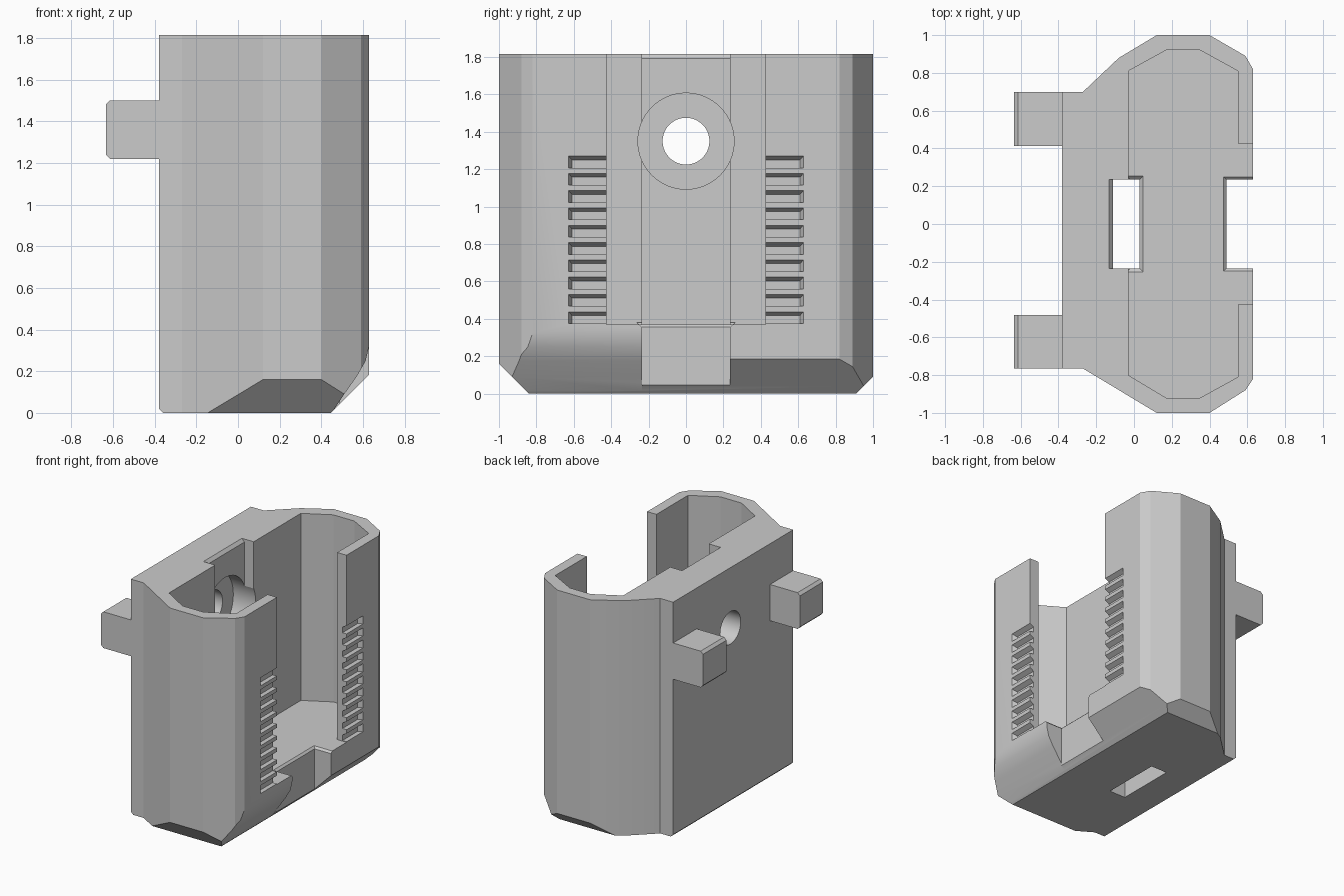
import bpy, bmesh, math
from mathutils import Vector

if "Cube" in bpy.data.objects:
    bpy.data.objects.remove(bpy.data.objects["Cube"], do_unlink=True)

grey = bpy.data.materials.new("plain grey")
grey.use_nodes = True
colour = (0.6, 0.6, 0.6, 1)
grey.diffuse_color = colour
grey.node_tree.nodes["Principled BSDF"].inputs["Base Color"].default_value = colour

HEIGHT = 1.815
FLOOR = 0.37
SLOT = 0.235      # half width of the middle slot


def to_object(bm, name):
    bmesh.ops.recalc_face_normals(bm, faces=bm.faces)
    mesh = bpy.data.meshes.new(name)
    bm.to_mesh(mesh)
    bm.free()
    mesh.materials.append(grey)
    obj = bpy.data.objects.new(name, mesh)
    bpy.context.collection.objects.link(obj)
    return obj


def loft_bm(loop_a, loop_b):
    """Closed solid between two loops of 3D points."""
    bm = bmesh.new()
    a = [bm.verts.new(p) for p in loop_a]
    b = [bm.verts.new(p) for p in loop_b]
    bm.faces.new(a)
    bm.faces.new(b)
    n = len(a)
    for i in range(n):
        j = (i + 1) % n
        bm.faces.new((a[i], a[j], b[j], b[i]))
    return bm


def prism_bm(points, lo, hi, axis="z"):
    place = {"z": lambda p, t: (p[0], p[1], t),
             "y": lambda p, t: (p[0], t, p[1])}[axis]
    return loft_bm([place(p, lo) for p in points], [place(p, hi) for p in points])


def rect(x0, x1, y0, y1):
    return [(x0, y0), (x1, y0), (x1, y1), (x0, y1)]


def box(name, x0, x1, y0, y1, z0, z1):
    return to_object(prism_bm(rect(x0, x1, y0, y1), z0, z1), name)


def flare(name, x0, x1, y, z, size):
    """Cutter that widens upward, bevelling the rim of a rectangular hole."""
    def ring(grow, h):
        return [(px, py, h) for px, py in rect(x0 - grow, x1 + grow, -y - grow, y + grow)]
    return to_object(loft_bm(ring(-0.01, z - size - 0.01), ring(size + 0.01, z + 0.01)), name)


def rod(name, radius, x0, x1, z):
    ring = [(radius * math.cos(a), z + radius * math.sin(a))
            for a in (math.tau * i / 64 for i in range(64))]
    return to_object(loft_bm([(x0, *p) for p in ring], [(x1, *p) for p in ring]), name)


def boolean(target, tools, operation="DIFFERENCE"):
    for tool in tools:
        tool.hide_render = True
        mod = target.modifiers.new("cut", "BOOLEAN")
        mod.operation = operation
        mod.solver = "EXACT"
        mod.object = tool
    bpy.context.view_layer.update()
    graph = bpy.context.evaluated_depsgraph_get()
    mesh = bpy.data.meshes.new_from_object(target.evaluated_get(graph))
    target.modifiers.clear()
    target.data = mesh
    for tool in tools:
        bpy.data.objects.remove(tool, do_unlink=True)


# Outer shell with chamfered lower edges
outline = [(-0.38, 0.70), (-0.27, 0.70), (-0.08, 0.88), (0.12, 1.0), (0.40, 1.0),
           (0.59, 0.89), (0.63, 0.82), (0.63, -0.82), (0.59, -0.88), (0.40, -1.0),
           (0.12, -1.0), (-0.27, -0.765), (-0.38, -0.765)]
bm = prism_bm(outline, 0, HEIGHT)
for point, normal in [((0.445, 0, 0), (1, 0, -1)), ((0, 0.91, 0), (0, 1, -1)),
                      ((0, -0.84, 0), (0, -1, -1)), ((-0.36, 0, 0), (-1, 0, -1))]:
    cut = bmesh.ops.bisect_plane(bm, geom=bm.verts[:] + bm.edges[:] + bm.faces[:],
                                 plane_co=Vector(point), plane_no=Vector(normal).normalized(),
                                 clear_outer=True)
    rim = [e for e in bm.edges if e.is_boundary]
    bmesh.ops.edgeloop_fill(bm, edges=rim)
body = to_object(bm, "body")

# Main cavity and front opening
cavity = [(-0.03, 0.81), (0.17, 0.92), (0.35, 0.92), (0.55, 0.81),
          (0.55, -0.81), (0.35, -0.92), (0.17, -0.92), (-0.03, -0.80)]
cutters = [to_object(prism_bm(cavity, FLOOR, 2), "cavity_cutter"),
           box("opening_cutter", 0.5, 0.8, -0.425, 0.425, FLOOR, 2)]

# Channel in the back wall, running down through the floor, and lip slot
cutters += [box("channel_cutter", -0.11, 0.03, -SLOT, SLOT, -0.1, 2),
            box("slot_cutter", 0.49, 0.8, -SLOT, SLOT, -0.1, FLOOR + 0.1),
            flare("floor_rim_cutter", -0.02, 0.03, SLOT, FLOOR, 0.018),
            flare("slot_rim_cutter", 0.49, 0.8, SLOT, FLOOR, 0.015)]
bevel = [(-0.10, HEIGHT - 0.035), (-0.14, HEIGHT + 0.01), (-0.05, HEIGHT + 0.01)]
cutters.append(to_object(prism_bm(bevel, -SLOT, SLOT, "y"), "channel_top_cutter"))

# Screw hole with counterbore
cutters += [rod("screw_hole_cutter", 0.125, -0.6, 0, 1.35),
            rod("counterbore_cutter", 0.257, -0.22, 0.1, 1.35)]

# Rounded lower edge on one half of the lip
curve = [(0.45, -0.001), (0.51, 0.09), (0.57, 0.175), (0.613, 0.25), (0.631, 0.33),
         (0.8, 0.33), (0.8, -0.1), (0.45, -0.1)]
cutters.append(to_object(prism_bm(curve, -1.2, -SLOT, "y"), "rounded_edge_cutter"))

# Grip grooves beside the opening
for side in (-1, 1):
    for i in range(10):
        z = FLOOR + 0.005 + i * 0.0925

        def mouth(x, end, top):
            return [(x, side * y, h) for y, h in
                    [(0.40, z), (end, z), (end, top), (0.40, top)]]
        cutters.append(to_object(loft_bm(mouth(0.595, 0.61, z + 0.043),
                                         mouth(0.64, 0.633, z + 0.068)), "groove_cutter"))
boolean(body, cutters)

# Mounting tabs on the back
tab = [(-0.36, 1.22), (-0.615, 1.22), (-0.635, 1.24), (-0.635, 1.48), (-0.615, 1.50), (-0.36, 1.50)]
tabs = [to_object(prism_bm(tab, lo, hi, "y"), "mounting_tab")
        for lo, hi in ((0.413, 0.70), (-0.765, -0.483))]
boolean(body, tabs, "UNION")

bpy.context.view_layer.objects.active = body
body.select_set(True)
bpy.ops.object.shade_smooth_by_angle(angle=math.radians(20))
